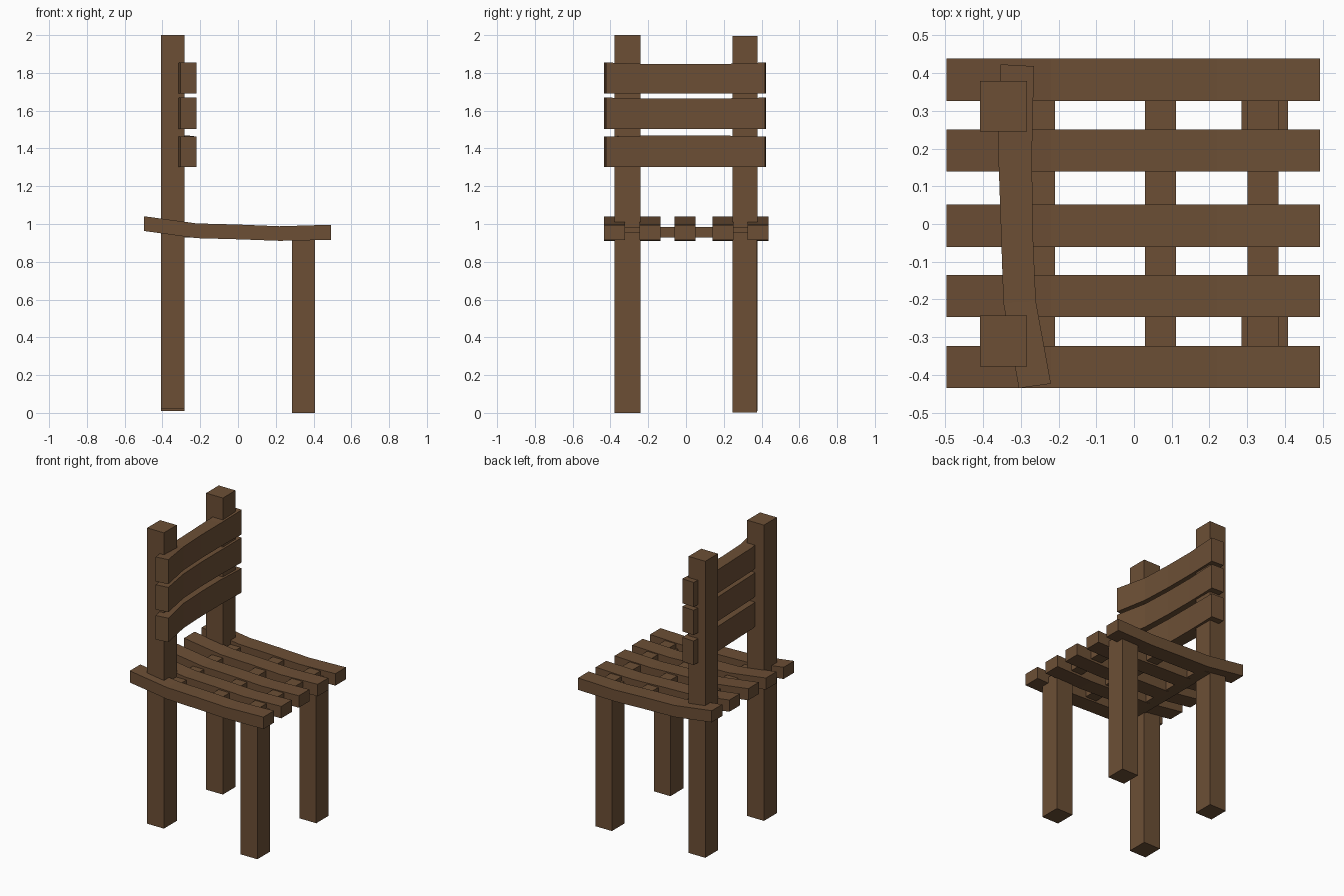
import bpy

if "Cube" in bpy.data.objects:
    bpy.data.objects.remove(bpy.data.objects["Cube"])

wood = bpy.data.materials.new("brown wood")
wood.diffuse_color = (0.15, 0.078, 0.036, 1)
wood.use_nodes = True
wood.node_tree.nodes["Principled BSDF"].inputs["Base Color"].default_value = wood.diffuse_color


def swept(name, sections):
    """Solid through a row of four-cornered sections."""
    verts = [v for s in sections for v in s]
    n = len(sections)
    faces = [(0, 1, 2, 3), tuple(4 * (n - 1) + k for k in (3, 2, 1, 0))]
    for i in range(n - 1):
        a, b = 4 * i, 4 * i + 4
        for k in range(4):
            m = (k + 1) % 4
            faces.append((a + m, a + k, b + k, b + m))
    mesh = bpy.data.meshes.new(name)
    mesh.from_pydata(verts, [], faces)
    mesh.materials.append(wood)
    obj = bpy.data.objects.new(name, mesh)
    bpy.context.collection.objects.link(obj)
    # consistent outward normals
    bpy.context.view_layer.objects.active = obj
    obj.select_set(True)
    bpy.ops.object.mode_set(mode='EDIT')
    bpy.ops.mesh.select_all(action='SELECT')
    bpy.ops.mesh.normals_make_consistent(inside=False)
    bpy.ops.object.mode_set(mode='OBJECT')
    obj.select_set(False)
    return obj


def box(name, x0, x1, y0, y1, z0, z1):
    return swept(name, [[(x0, y0, z), (x1, y0, z), (x1, y1, z), (x0, y1, z)]
                        for z in (z0, z1)])


# legs: the back pair runs up to hold the backrest
box("back_leg_right", -0.408, -0.284, -0.378, -0.242, 0.02, 2.0)
box("back_leg_left", -0.408, -0.284, 0.245, 0.379, 0.01, 1.995)
box("front_leg_right", 0.285, 0.408, -0.378, -0.242, 0.0, 0.955)
box("front_leg_left", 0.285, 0.408, 0.245, 0.377, 0.003, 0.955)

# curved seat slats: x, bottom z, top z
seat_profile = [(-0.497, 0.963, 1.041), (-0.22, 0.925, 1.003),
                (0.0, 0.919, 0.997), (0.22, 0.911, 0.988), (0.493, 0.916, 0.996)]
for i, y in enumerate((-0.379, -0.191, -0.005, 0.195, 0.382)):
    swept(f"seat_slat_{i + 1}",
          [[(x, y - 0.056, b), (x, y + 0.056, b), (x, y + 0.056, t), (x, y - 0.056, t)]
           for x, b, t in seat_profile])

# cross bars between the seat slats
for i, x in enumerate((-0.25, 0.07, 0.342)):
    box(f"seat_cross_bar_{i + 1}", x - 0.041, x + 0.041, -0.38, 0.38, 0.928, 0.985)

# bent backrest slats: rear x, rear y, front x, front y
back_plan = [(-0.305, -0.435, -0.22, -0.423), (-0.346, -0.21, -0.26, -0.205),
             (-0.353, 0.0, -0.269, 0.0), (-0.36, 0.2, -0.27, 0.2),
             (-0.353, 0.423, -0.265, 0.418)]
for i, (z0, z1, mid) in enumerate(((1.302, 1.463, 0.005), (1.503, 1.669, -0.004),
                                   (1.691, 1.855, -0.008))):
    sections = []
    for k, (xr, yr, xf, yf) in enumerate(back_plan):
        t = z1 + (mid if 0 < k < 4 else 0)
        sections.append([(xr, yr, z0), (xf, yf, z0), (xf, yf, t), (xr, yr, t)])
    swept(f"back_slat_{i + 1}", sections)
